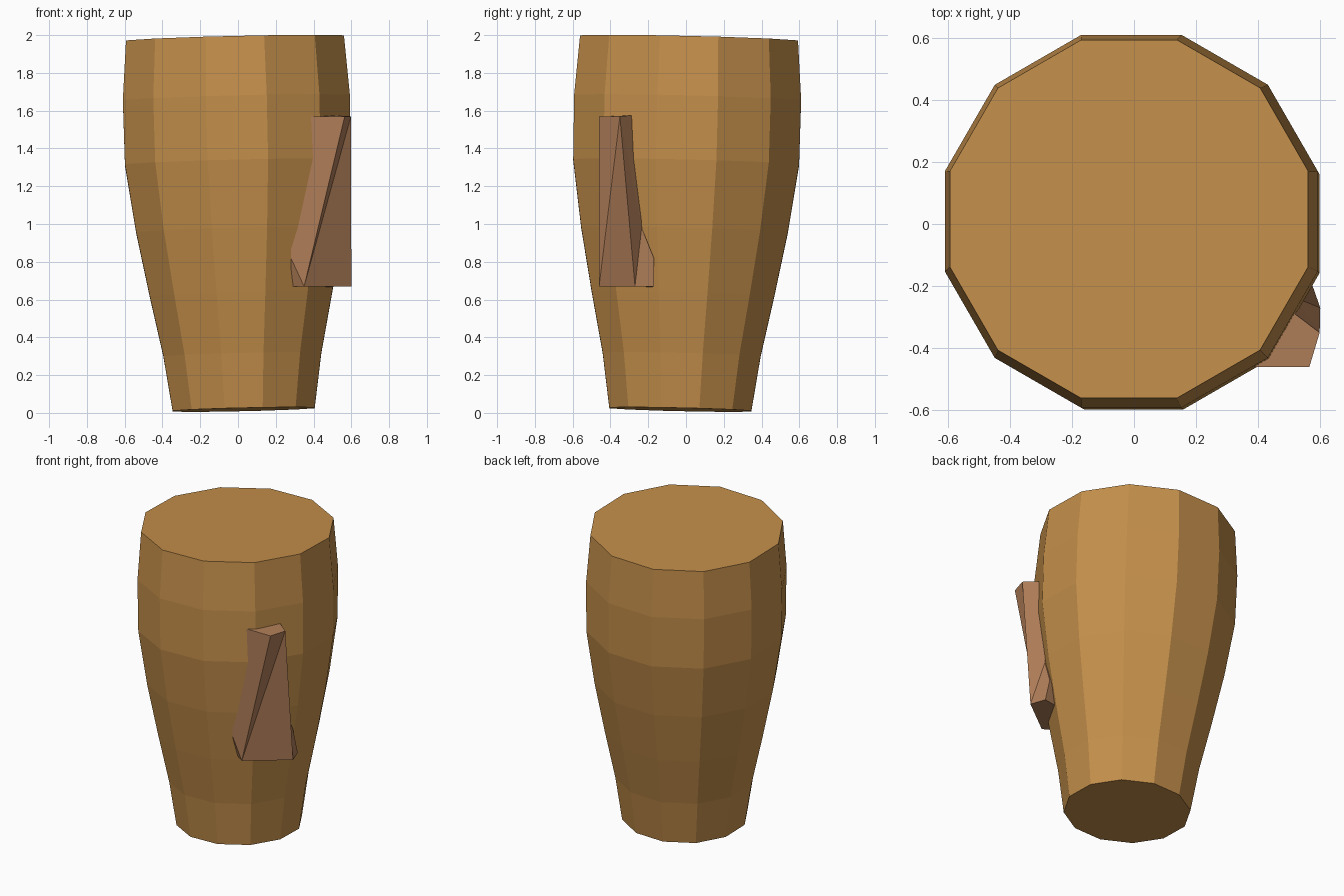
import bpy, bmesh, math
from mathutils import Matrix, Vector

if "Cube" in bpy.data.objects:
    bpy.data.objects.remove(bpy.data.objects["Cube"])


def material(name, rgb):
    m = bpy.data.materials.new(name)
    m.diffuse_color = (*rgb, 1)
    m.use_nodes = True
    m.node_tree.nodes["Principled BSDF"].inputs["Base Color"].default_value = m.diffuse_color
    return m


def make_object(name, bm, mat):
    bmesh.ops.recalc_face_normals(bm, faces=bm.faces[:])
    mesh = bpy.data.meshes.new(name)
    bm.to_mesh(mesh)
    bm.free()
    mesh.materials.append(mat)
    obj = bpy.data.objects.new(name, mesh)
    bpy.context.collection.objects.link(obj)
    return obj


wood = material("golden brown", (0.552, 0.275, 0.070))
skin = material("reddish brown", (0.434, 0.209, 0.098))

# Tapered twelve-sided body: (height, distance to flat side)
profile = [(0, .376), (.29, .418), (.61, .483), (.95, .547),
           (1.31, .598), (1.65, .601), (1.965, .577)]
SIDES = 12
bm = bmesh.new()
rings = []
for z, apothem in profile:
    r = apothem / math.cos(math.pi / SIDES)
    angles = [(i + .5) * 2 * math.pi / SIDES for i in range(SIDES)]
    rings.append([bm.verts.new((r * math.cos(a), r * math.sin(a), z)) for a in angles])
for lower, upper in zip(rings, rings[1:]):
    for i in range(SIDES):
        j = (i + 1) % SIDES
        bm.faces.new((lower[i], lower[j], upper[j], upper[i]))
bm.faces.new(rings[0])
bm.faces.new(rings[-1])

# The whole body leans slightly towards the back left
lean = Matrix.Rotation(math.radians(-1.9), 4, Vector((1, 1, 0)))
bm.transform(Matrix.Translation((.03, -.03, .018)) @ lean)
make_object("body", bm, wood)

# Wedge-shaped nose, its back buried in the body
points = {
    "top_left": (.30, -.46, 1.57), "top_front": (.565, -.46, 1.57),
    "top_side": (.598, -.35, 1.57), "top_back": (.44, -.23, 1.58),
    "tip_left": (.35, -.46, .67), "tip_right": (.60, -.27, .67),
    "left_low": (.28, -.41, .67), "left_high": (.28, -.46, .82),
    "right_low": (.565, -.17, .67), "right_high": (.53, -.17, .82),
    "right_edge": (.514, -.235, .98), "core": (.30, -.20, .66),
}
faces = [
    "top_left top_front top_side top_back",
    "top_left left_high tip_left top_front",
    "top_front tip_left top_side",
    "tip_left tip_right top_side",
    "top_side tip_right right_edge",
    "top_side right_edge top_back",
    "tip_right right_low right_high right_edge",
    "left_high left_low tip_left",
    "tip_left left_low core right_low tip_right",
    "top_left top_back core",
    "top_left core left_low left_high",
    "top_back right_edge right_high core",
    "right_high right_low core",
]
bm = bmesh.new()
verts = {k: bm.verts.new(p) for k, p in points.items()}
for f in faces:
    bm.faces.new([verts[k] for k in f.split()])
make_object("nose", bm, skin)
